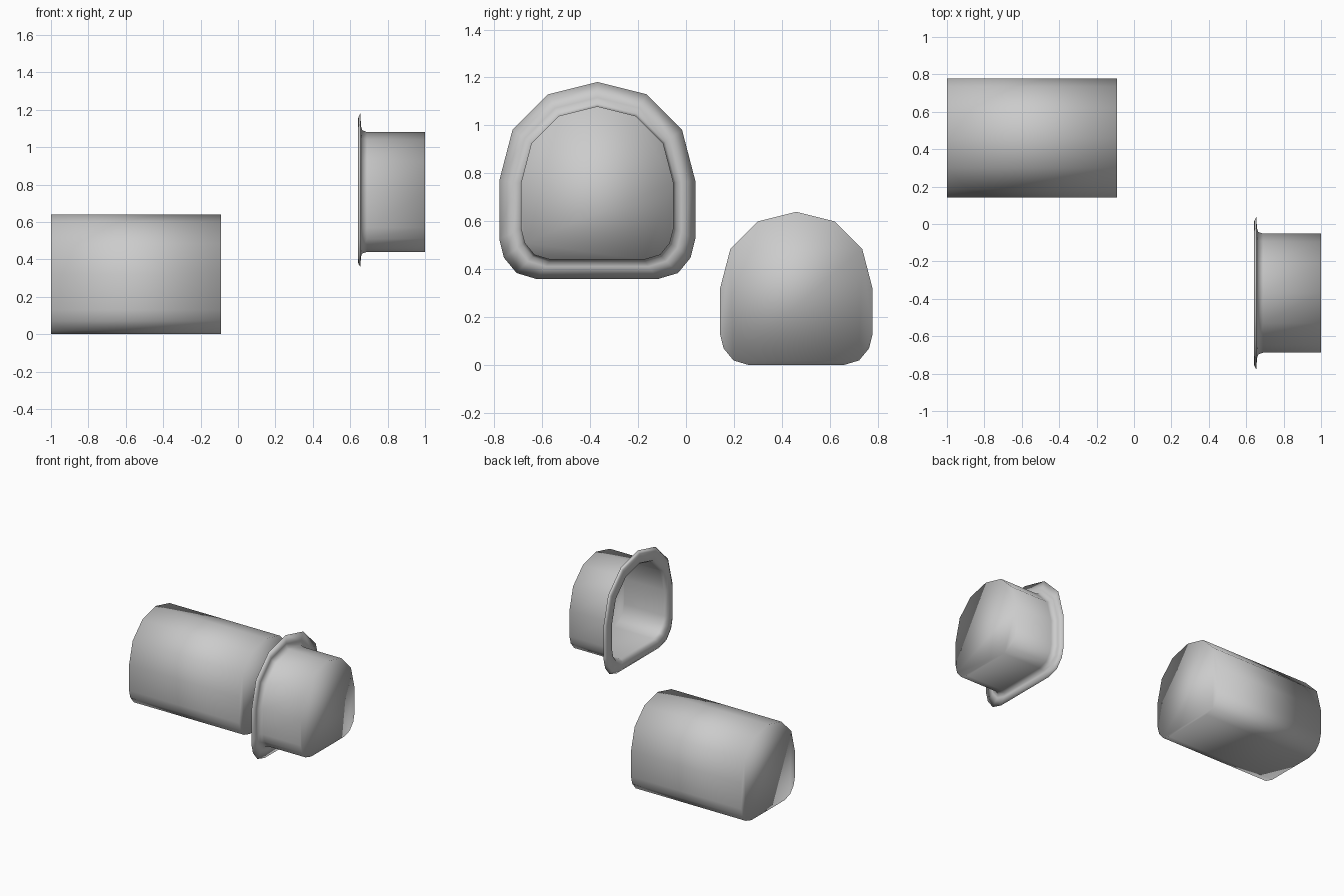
import bpy, bmesh

if "Cube" in bpy.data.objects:
    bpy.data.objects.remove(bpy.data.objects["Cube"])

# Half of the arched cross-section: (sideways, up) from the middle of the section
HALF = [(0.195, -0.32), (0.262, -0.30), (0.303, -0.25), (0.318, -0.19),
        (0.318, 0.0), (0.275, 0.165), (0.16, 0.28)]
SECTION = HALF + [(0, 0.32)] + [(-y, z) for y, z in reversed(HALF)]


def loft(name, stations, cy):
    """Skin arched rings (x, scale, centre z) and cap both ends."""
    bm = bmesh.new()
    rings = [[bm.verts.new((x, cy + y * s, cz + z * s)) for y, z in SECTION]
             for x, s, cz in stations]
    n = len(SECTION)
    for a, b in zip(rings, rings[1:]):
        for i in range(n):
            j = (i + 1) % n
            bm.faces.new((a[i], a[j], b[j], b[i]))
    bm.faces.new(rings[0][::-1])
    bm.faces.new(rings[-1])
    bmesh.ops.recalc_face_normals(bm, faces=bm.faces)
    for f in bm.faces:
        f.smooth = True
    me = bpy.data.meshes.new(name)
    bm.to_mesh(me)
    bm.free()
    ob = bpy.data.objects.new(name, me)
    bpy.context.collection.objects.link(ob)
    return ob


# Solid arched plug
loft("arched_body", [(-1.0, 1, 0.32), (-0.09, 1, 0.32)], 0.46)

# Hollow cap: closed end, wall, flared flange, then back inside to the floor
loft("flanged_cap", [
    (1.0, 1.0, 0.76),
    (0.69, 1.0, 0.76),
    (0.664, 1.03, 0.761),
    (0.657, 1.10, 0.764),
    (0.655, 1.285, 0.77),
    (0.643, 1.22, 0.768),
    (0.641, 1.03, 0.761),
    (0.665, 0.985, 0.76),
    (0.99, 0.985, 0.76),
], -0.37)
